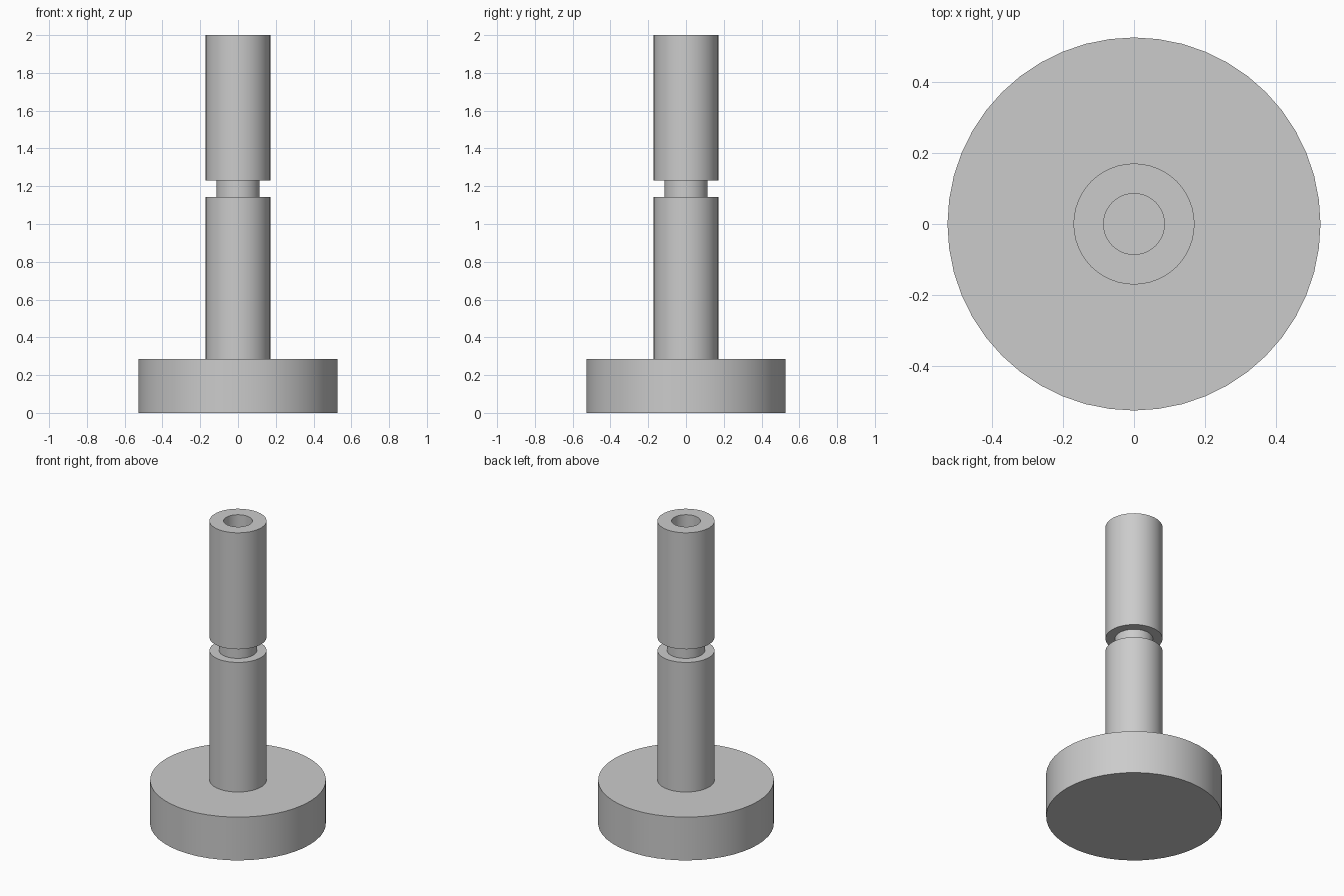
import bpy
import bmesh
from math import cos, sin, tau, radians

SIDES = 48

cube = bpy.data.objects.get("Cube")
if cube:
    bpy.data.objects.remove(cube, do_unlink=True)

steel = bpy.data.materials.new("grey_steel")
steel.use_nodes = True
colour = (0.6, 0.6, 0.6, 1)
steel.diffuse_color = colour
steel.node_tree.nodes["Principled BSDF"].inputs["Base Color"].default_value = colour


def lathe(name, profile):
    """Turn a (radius, height) profile, listed from bottom to top, about z."""
    bm = bmesh.new()
    rings = []
    for r, z in profile:
        if r == 0:
            rings.append([bm.verts.new((0, 0, z))] * SIDES)
        else:
            rings.append([bm.verts.new((r * cos(tau * i / SIDES), r * sin(tau * i / SIDES), z))
                          for i in range(SIDES)])
    for low, high in zip(rings, rings[1:]):
        for i in range(SIDES):
            j = (i + 1) % SIDES
            corners = dict.fromkeys((low[i], low[j], high[j], high[i]))
            bm.faces.new(list(corners))
    mesh = bpy.data.meshes.new(name)
    bm.to_mesh(mesh)
    bm.free()
    mesh.materials.append(steel)
    obj = bpy.data.objects.new(name, mesh)
    bpy.context.collection.objects.link(obj)
    bpy.ops.object.select_all(action="DESELECT")
    obj.select_set(True)
    bpy.context.view_layer.objects.active = obj
    bpy.ops.object.shade_smooth_by_angle(angle=radians(30))
    return obj


base_r, pin_r, neck_r, bore_r = 0.527, 0.171, 0.114, 0.086
base_top, neck_low, neck_high, top, bore_floor = 0.286, 1.143, 1.23, 2.0, 1.43

# Round foot, open only where the pin joins it
lathe("base_disc", [(0, 0), (base_r, 0), (base_r, base_top), (pin_r, base_top)])

# Pin with a retaining groove and a blind bore in its top
lathe("grooved_pin", [
    (pin_r, base_top), (pin_r, neck_low),
    (neck_r, neck_low), (neck_r, neck_high),
    (pin_r, neck_high), (pin_r, top),
    (bore_r, top), (bore_r, bore_floor), (0, bore_floor),
])
